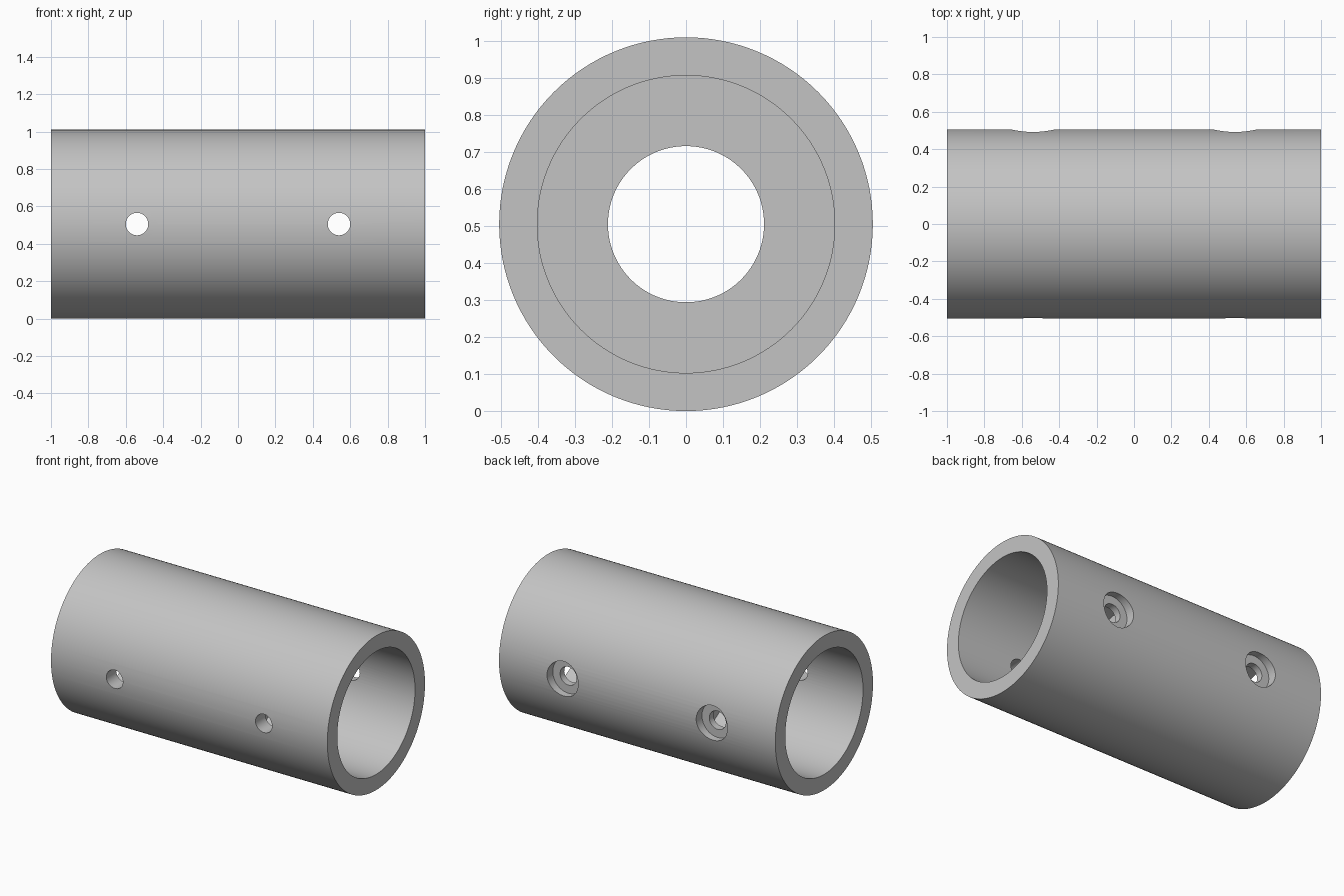
import bpy, bmesh, math
from mathutils import Matrix

cube = bpy.data.objects.get("Cube")
if cube:
    bpy.data.objects.remove(cube, do_unlink=True)

R, BORE, PASSAGE = 0.505, 0.402, 0.211   # outer, socket and middle passage radii
HALF, WEB = 1.0, 0.08                    # half length, half thickness of inner web
BOLT_X, RECESS = 0.54, 0.445             # bolt position, distance of recess floor from axis
SEGMENTS = 128

grey = bpy.data.materials.new("light grey")
grey.use_nodes = True
colour = (0.55, 0.55, 0.55, 1)
grey.diffuse_color = colour
grey.node_tree.nodes["Principled BSDF"].inputs["Base Color"].default_value = colour


def make_object(name, bm):
    bmesh.ops.recalc_face_normals(bm, faces=bm.faces)
    mesh = bpy.data.meshes.new(name)
    bm.to_mesh(mesh)
    bm.free()
    mesh.materials.append(grey)
    obj = bpy.data.objects.new(name, mesh)
    bpy.context.collection.objects.link(obj)
    return obj


# Coupling sleeve: closed profile turned around the x axis
profile = [(-HALF, R), (HALF, R), (HALF, BORE), (WEB, BORE), (WEB, PASSAGE),
           (-WEB, PASSAGE), (-WEB, BORE), (-HALF, BORE)]
bm = bmesh.new()
rings = []
for i in range(SEGMENTS):
    a = math.tau * i / SEGMENTS
    rings.append([bm.verts.new((x, r * math.cos(a), R + r * math.sin(a)))
                  for x, r in profile])
for i, ring in enumerate(rings):
    following = rings[(i + 1) % SEGMENTS]
    for j in range(len(profile)):
        k = (j + 1) % len(profile)
        bm.faces.new((ring[j], ring[k], following[k], following[j]))
sleeve = make_object("coupling_sleeve", bm)


def cut(name, sides, radius, y0, y1):
    """Cut a pair of prisms along y, one at each bolt position."""
    bm = bmesh.new()
    for x in (-BOLT_X, BOLT_X):
        place = (Matrix.Translation((x, (y0 + y1) / 2, R))
                 @ Matrix.Rotation(math.pi / 2, 4, 'X')
                 @ Matrix.Rotation(math.pi / 2, 4, 'Z'))
        if sides == 6:
            # Points of the hexagon lie along the sleeve
            place = place @ Matrix.Rotation(math.pi / 6, 4, 'Z')
            place = place @ Matrix.Rotation(math.pi / 3, 4, 'Z')
        bmesh.ops.create_cone(bm, cap_ends=True, segments=sides, radius1=radius,
                              radius2=radius, depth=abs(y1 - y0), matrix=place)
    # Align a hexagon corner with the x axis whatever the primitive's start angle
    if sides == 6:
        reach = max(v.co.x for v in bm.verts) - BOLT_X
        if reach < radius * 0.95:
            for v in bm.verts:
                cx = math.copysign(BOLT_X, v.co.x)
                dx, dz = v.co.x - cx, v.co.z - R
                v.co.x, v.co.z = cx + dz, R - dx
    cutter = make_object(name, bm)
    cutter.hide_render = True
    mod = sleeve.modifiers.new(name, 'BOOLEAN')
    mod.operation = 'DIFFERENCE'
    mod.solver = 'EXACT'
    mod.object = cutter
    bpy.context.view_layer.objects.active = sleeve
    bpy.ops.object.modifier_apply(modifier=name)
    bpy.data.objects.remove(cutter, do_unlink=True)


bpy.ops.object.select_all(action='DESELECT')
sleeve.select_set(True)
bpy.context.view_layer.objects.active = sleeve

# Through bolts, nut pockets at the front, round head recesses at the back
cut("bolt_holes", 48, 0.06, -0.7, 0.7)
cut("nut_pockets", 6, 0.113, -0.7, -RECESS)
cut("head_recesses", 64, 0.113, RECESS, 0.7)

bpy.ops.object.shade_smooth_by_angle(angle=math.radians(30))
